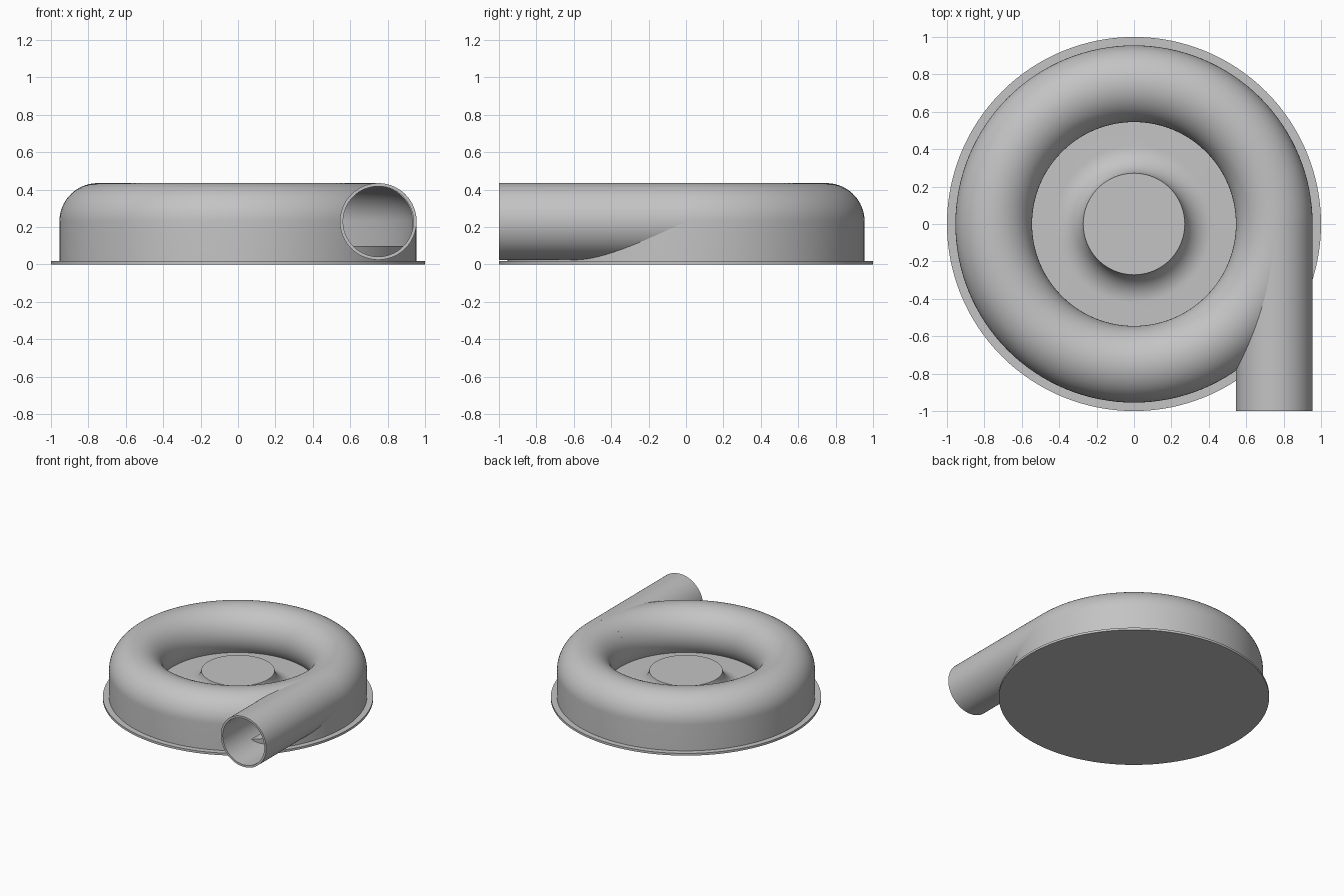
import bpy, bmesh
from math import sin, cos, pi, radians

cube = bpy.data.objects.get("Cube")
if cube:
    bpy.data.objects.remove(cube, do_unlink=True)

grey = bpy.data.materials.new("cast_grey")
grey.use_nodes = True
colour = (0.55, 0.55, 0.55, 1)
grey.diffuse_color = colour
grey.node_tree.nodes["Principled BSDF"].inputs["Base Color"].default_value = colour

RING = 0.75      # radius of the scroll's centre line
TUBE = 0.205     # outer radius of the scroll and outlet
BORE = 0.188     # inner radius
MID = 0.23       # height of the scroll's centre line
FLOOR = 0.10     # top of the inner plate
SEGMENTS = 128


def arc(cx, cz, r, start, end, steps):
    angles = [radians(start + (end - start) * i / steps) for i in range(steps + 1)]
    return [(cx + r * cos(a), cz + r * sin(a)) for a in angles]


def lathe(name, profile, segments=SEGMENTS):
    """Revolve a closed (radius, height) profile about z."""
    bm = bmesh.new()
    rings = []
    for i in range(segments):
        a = 2 * pi * i / segments
        rings.append([bm.verts.new((r * cos(a), r * sin(a), z)) for r, z in profile])
    n = len(profile)
    for i, ring in enumerate(rings):
        nxt = rings[(i + 1) % segments]
        for j in range(n):
            k = (j + 1) % n
            if profile[j][0] == 0 and profile[k][0] == 0:
                continue
            bm.faces.new((ring[j], nxt[j], nxt[k], ring[k]))
    bmesh.ops.remove_doubles(bm, verts=bm.verts, dist=1e-5)
    bmesh.ops.dissolve_degenerate(bm, edges=bm.edges, dist=1e-6)
    bmesh.ops.recalc_face_normals(bm, faces=bm.faces)
    mesh = bpy.data.meshes.new(name)
    bm.to_mesh(mesh)
    bm.free()
    mesh.materials.append(grey)
    obj = bpy.data.objects.new(name, mesh)
    bpy.context.collection.objects.link(obj)
    return obj


def smooth(obj):
    bpy.ops.object.select_all(action='DESELECT')
    obj.select_set(True)
    bpy.context.view_layer.objects.active = obj
    bpy.ops.object.shade_smooth_by_angle(angle=radians(35))


# Flat mounting flange
flange = lathe("mounting_flange", [(0, 0), (1, 0), (1, 0.018), (0, 0.018)])

# Inner plate with a flared central hub
flare = arc(0.42, 0.25, 0.15, 188, 270, 14)
hub = lathe("hub_plate", [(0, 0.015), (0.935, 0.015), (0.935, FLOOR)]
            + flare[::-1] + [(0, flare[0][1])])

# Hollow scroll housing: straight outer wall rolled over into a ring
outside = arc(RING, MID, TUBE, 0, 222, 48)
inside = arc(RING, MID, BORE, 222, 0, 48)
housing = lathe("scroll_housing", [(RING + TUBE, 0.015)] + outside + inside
                + [(RING + BORE, 0.015)])

# Tangential outlet pipe
pipe = lathe("outlet_pipe", [(BORE, 0), (TUBE, 0), (TUBE, 1), (BORE, 1)], 96)
cutter = lathe("outlet_bore_cutter", [(0, 0.1), (BORE, 0.1), (BORE, 1.1), (0, 1.1)], 96)
for obj in (pipe, cutter):
    obj.location = (RING, 0, MID)
    obj.rotation_euler = (pi / 2, 0, 0)
cutter.hide_render = True
cutter.hide_viewport = True

# Open the housing wall where the outlet leaves it
opening = housing.modifiers.new("outlet_opening", 'BOOLEAN')
opening.object = cutter
opening.operation = 'DIFFERENCE'
opening.solver = 'EXACT'

for obj in (flange, hub, housing, pipe):
    smooth(obj)
